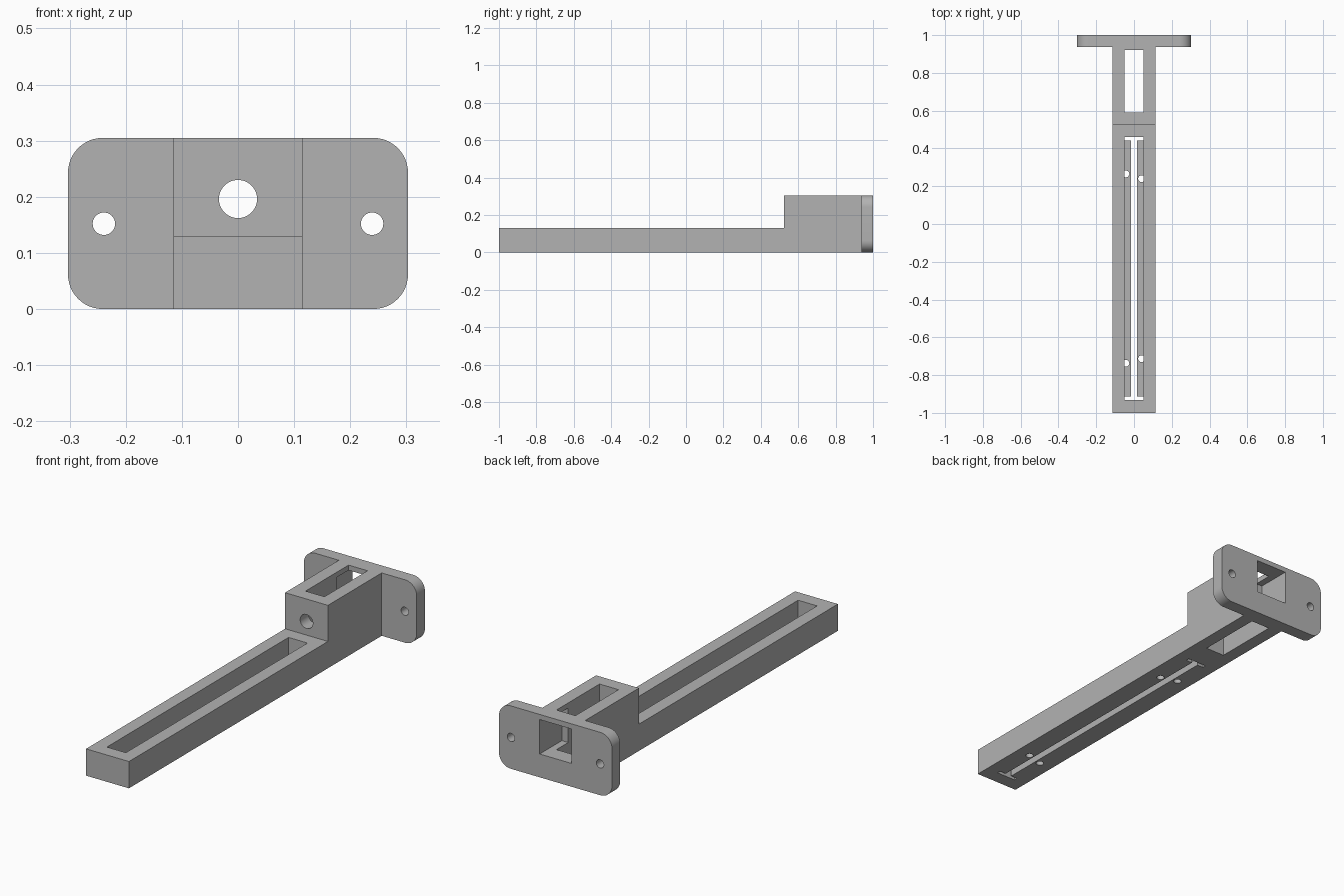
import bpy, bmesh, math
from mathutils import Matrix

cube = bpy.data.objects.get("Cube")
if cube:
    bpy.data.objects.remove(cube, do_unlink=True)

grey = bpy.data.materials.new("plain grey")
grey.use_nodes = True
colour = (0.45, 0.45, 0.45, 1)
grey.diffuse_color = colour
grey.node_tree.nodes["Principled BSDF"].inputs["Base Color"].default_value = colour


def add_object(name, bm):
    bmesh.ops.recalc_face_normals(bm, faces=bm.faces)
    mesh = bpy.data.meshes.new(name)
    bm.to_mesh(mesh)
    bm.free()
    mesh.materials.append(grey)
    obj = bpy.data.objects.new(name, mesh)
    bpy.context.collection.objects.link(obj)
    return obj


def extrude(name, points, direction):
    bm = bmesh.new()
    face = bm.faces.new([bm.verts.new(p) for p in points])
    moved = bmesh.ops.extrude_face_region(bm, geom=[face])["geom"]
    verts = [v for v in moved if isinstance(v, bmesh.types.BMVert)]
    bmesh.ops.translate(bm, verts=verts, vec=direction)
    return add_object(name, bm)


def box(name, half_x, y0, y1, z0, z1):
    points = [(-half_x, y0, z0), (half_x, y0, z0), (half_x, y1, z0), (-half_x, y1, z0)]
    return extrude(name, points, (0, 0, z1 - z0))


def cylinder(name, centre, radius, depth, along_y=False):
    bm = bmesh.new()
    bmesh.ops.create_cone(bm, cap_ends=True, segments=40, radius1=radius,
                          radius2=radius, depth=depth)
    turn = Matrix.Rotation(math.pi / 2 if along_y else 0, 4, 'X')
    bm.transform(Matrix.Translation(centre) @ turn)
    return add_object(name, bm)


def combine(target, tool, operation='DIFFERENCE'):
    mod = target.modifiers.new(tool.name, 'BOOLEAN')
    mod.operation = operation
    mod.solver = 'EXACT'
    mod.object = tool
    bpy.context.view_layer.objects.active = target
    bpy.ops.object.modifier_apply(modifier=mod.name)
    bpy.data.objects.remove(tool, do_unlink=True)


# Stepped arm: long low rail with a taller block at the back
WIDTH, HEIGHT, RAIL, STEP = 0.115, 0.305, 0.13, 0.525
profile = [(-1, 0), (0.97, 0), (0.97, HEIGHT), (STEP, HEIGHT), (STEP, RAIL), (-1, RAIL)]
bracket = extrude("mounting_bracket", [(-WIDTH, y, z) for y, z in profile], (2 * WIDTH, 0, 0))

# Rounded flange plate
HALF, RADIUS = 0.303, 0.062
outline = []
for quarter, (sx, sz) in enumerate([(1, 1), (-1, 1), (-1, -1), (1, -1)]):
    for i in range(13):
        a = math.pi / 2 * (quarter + i / 12)
        outline.append((sx * (HALF - RADIUS) + RADIUS * math.cos(a), 0.937,
                        HEIGHT / 2 + sz * (HEIGHT / 2 - RADIUS) + RADIUS * math.sin(a)))
combine(bracket, extrude("flange", outline, (0, 0.063, 0)), 'UNION')

# Block: vertical window, square rear recess and round front bore
SLOT = 0.051
combine(bracket, box("window", SLOT, 0.59, 0.92, -0.1, 0.5))
combine(bracket, box("rear_recess", 0.085, 0.83, 1.1, 0.113, 0.28))
combine(bracket, cylinder("front_bore", (0, 0.56, 0.196), 0.034, 0.14, True))

# Flange screw holes
for x in (-0.239, 0.239):
    combine(bracket, cylinder("screw_hole", (x, 0.97, 0.152), 0.02, 0.2, True))

# Rail: long channel with a thin floor
FLOOR, FRONT, BACK = 0.035, -0.932, 0.46
combine(bracket, box("channel", SLOT, FRONT, BACK, FLOOR, 0.3))

# Floor: centre slit, crossbars at both ends and pin holes
combine(bracket, box("slit", 0.017, FRONT, BACK, -0.1, 0.08))
combine(bracket, box("front_crossbar", SLOT, FRONT, FRONT + 0.018, -0.1, 0.08))
combine(bracket, box("back_crossbar", SLOT, BACK - 0.018, BACK, -0.1, 0.08))
for x, y in [(-0.043, 0.265), (0.04, 0.24), (-0.043, -0.737), (0.04, -0.713)]:
    combine(bracket, cylinder("pin_hole", (x, y, 0), 0.018, 2 * FLOOR))

# Smooth rounded corners and bores, sharp edges elsewhere
bpy.ops.object.select_all(action='DESELECT')
bracket.select_set(True)
bpy.context.view_layer.objects.active = bracket
bpy.ops.object.shade_smooth_by_angle(angle=math.radians(30))
